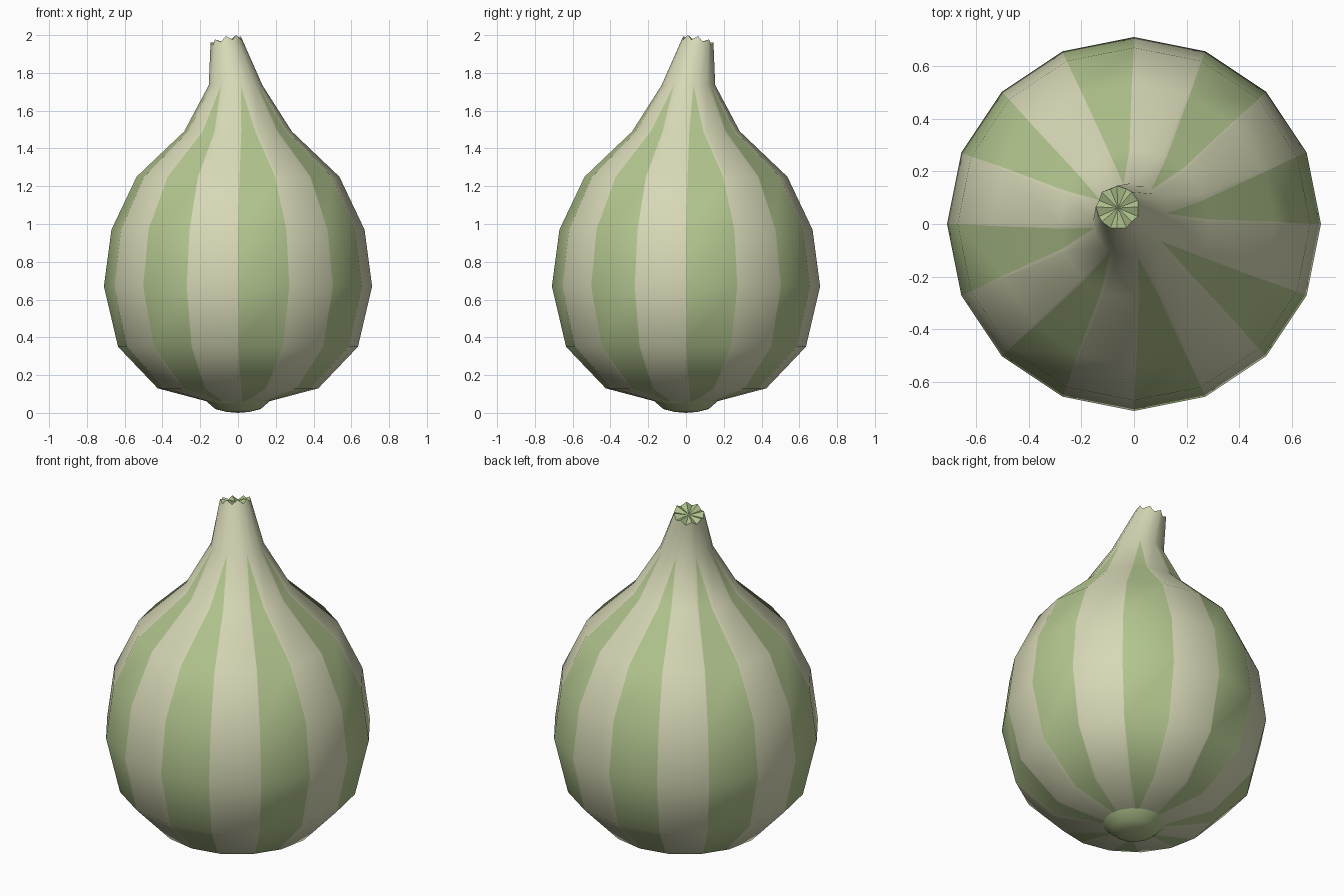
import bpy, bmesh, math
from mathutils import Vector

if "Cube" in bpy.data.objects:
    bpy.data.objects.remove(bpy.data.objects["Cube"])


def material(name, rgb):
    m = bpy.data.materials.new(name)
    m.diffuse_color = (*rgb, 1.0)
    m.use_nodes = True
    m.node_tree.nodes["Principled BSDF"].inputs["Base Color"].default_value = m.diffuse_color
    return m


CREAM = material("pale cream skin", (0.68, 0.69, 0.47))
GREEN = material("soft green", (0.45, 0.565, 0.275))
LEAN = Vector((-1, 1, 0)).normalized()      # stem leans to the back left


def finish(name, bm, angle):
    bmesh.ops.remove_doubles(bm, verts=bm.verts, dist=0.0005)
    bmesh.ops.recalc_face_normals(bm, faces=bm.faces)
    me = bpy.data.meshes.new(name)
    bm.to_mesh(me)
    bm.free()
    ob = bpy.data.objects.new(name, me)
    bpy.context.collection.objects.link(ob)
    me.materials.append(CREAM)
    me.materials.append(GREEN)
    bpy.ops.object.select_all(action='DESELECT')
    ob.select_set(True)
    bpy.context.view_layer.objects.active = ob
    bpy.ops.object.shade_smooth_by_angle(angle=math.radians(angle))
    return ob


# profile: height, radius, lean offset, stripe share of facet, rim slope, tooth size
RINGS = [
    (0.06, 0.16, 0, 0.30, 0, 0),
    (0.13, 0.425, 0, 0.80, 0, 0),
    (0.35, 0.635, 0, 0.97, 0, 0),
    (0.67, 0.71, 0, 1.0, 0, 0),
    (0.97, 0.67, 0, 1.0, 0, 0),
    (1.25, 0.537, 0, 0.92, 0, 0),
    (1.49, 0.285, 0, 0.68, 0, 0),
    (1.735, 0.142, 0.018, 0, 0, 0),
    (1.966, 0.08, 0.088, 0, 0.024, 0.011),
]


def ring_points(z, r, off, share, slope, tooth):
    """16-sided ring; every second facet is split to carry a stripe."""
    def corner(i):
        a = i * math.pi / 8
        d = Vector((math.cos(a), math.sin(a), 0))
        jag = tooth if i % 2 == 0 else -tooth
        p = d * r + LEAN * (off + jag * 0.4)
        p.z = z - slope * d.dot(LEAN) + jag
        return p
    pts = []
    for i in range(0, 16, 2):
        a, b = corner(i), corner(i + 1)
        pts += [a, a.lerp(b, 0.5 - share / 2), a.lerp(b, 0.5 + share / 2), b]
    return pts


# gourd body with stripes and bent stem
bm = bmesh.new()
rings = [[bm.verts.new(p) for p in ring_points(*r)] for r in RINGS]
n = len(rings[0])
for lo, hi in zip(rings, rings[1:]):
    for i in range(n):
        j = (i + 1) % n
        f = bm.faces.new((lo[i], lo[j], hi[j], hi[i]))
        f.material_index = 1 if i % 4 == 1 else 0
# cut stem end
tip = bm.verts.new(LEAN * 0.086 + Vector((0, 0, 1.958)))
for i in range(n):
    f = bm.faces.new((rings[-1][i], rings[-1][(i + 1) % n], tip))
    f.material_index = 1
bmesh.ops.dissolve_degenerate(bm, dist=0.0005, edges=bm.edges)
finish("gourd_body", bm, 50)

# blossom end underneath
bm = bmesh.new()
prof = [(0.065, 0.10), (0.062, 0.168), (0.02, 0.12), (0.005, 0.06)]
loops = [[bm.verts.new((r * math.cos(k * math.pi / 8), r * math.sin(k * math.pi / 8), z))
          for k in range(16)] for z, r in prof]
for a, b in zip(loops, loops[1:]):
    for k in range(16):
        bm.faces.new((a[k], a[(k + 1) % 16], b[(k + 1) % 16], b[k]))
bottom = bm.verts.new((0, 0, 0))
for k in range(16):
    bm.faces.new((loops[-1][k], loops[-1][(k + 1) % 16], bottom))
bm.faces.new(loops[0])
for f in bm.faces:
    f.material_index = 1
finish("blossom_end", bm, 50)
